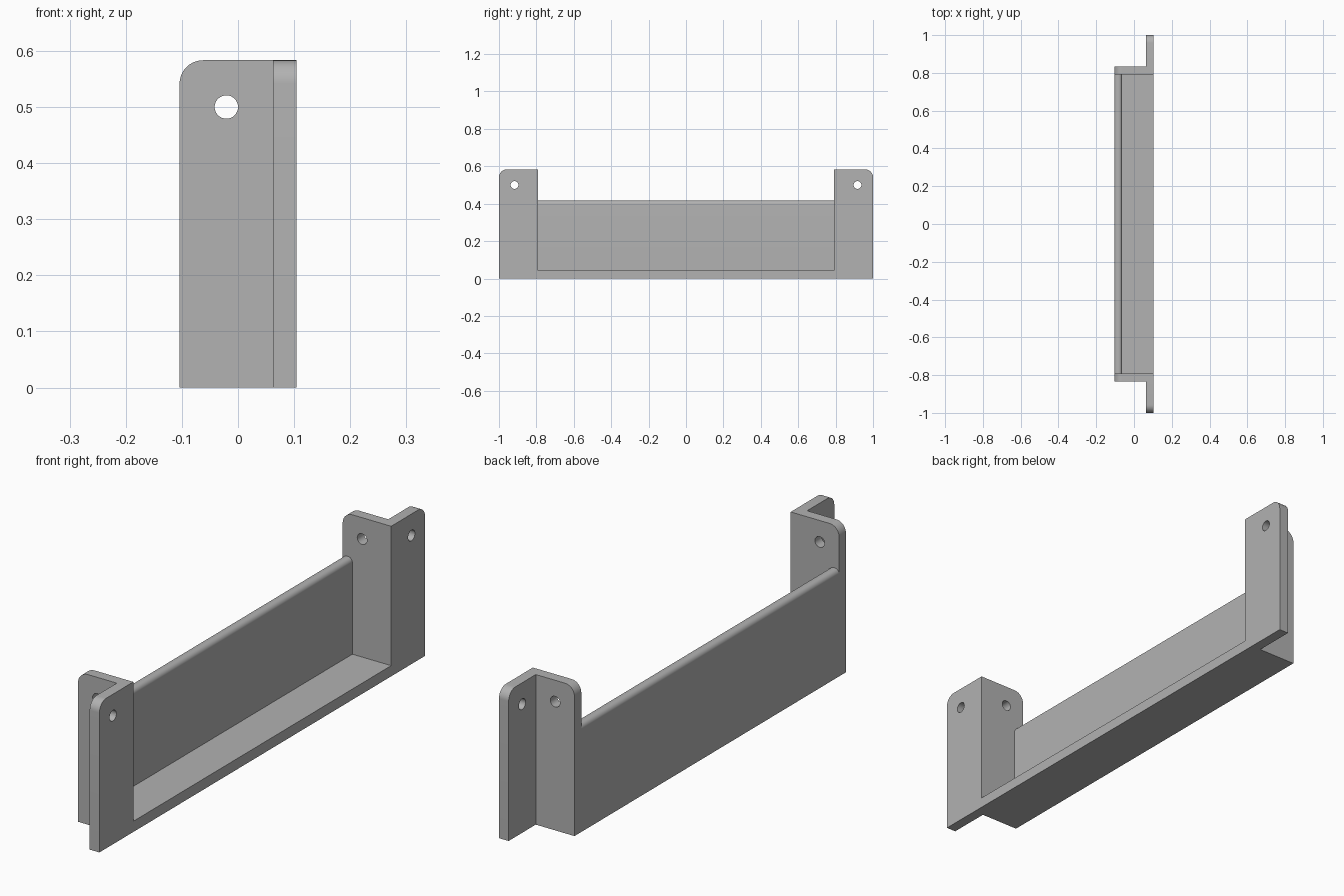
import bpy
import bmesh
from math import cos, sin, pi, radians
from mathutils import Vector

if "Cube" in bpy.data.objects:
    bpy.data.objects.remove(bpy.data.objects["Cube"], do_unlink=True)

U = 1 / 24                      # sheet thickness
X, Y = 2.5 * U, 1.0             # half depth, half length
END = 19 * U                    # inner face of the end walls
TALL, LOW = 14 * U, 10 * U      # end wall and back wall heights
HOLE_Z = 12 * U

grey = bpy.data.materials.new("plain grey")
grey.use_nodes = True
GREY = (0.445, 0.445, 0.445, 1)
grey.diffuse_color = GREY
grey.node_tree.nodes["Principled BSDF"].inputs["Base Color"].default_value = GREY


def outline(corners, steps=10):
    """Turn (a, b, radius) corners into a polygon with rounded corners."""
    points = []
    for i, (a, b, r) in enumerate(corners):
        p = Vector((a, b))
        if not r:
            points.append(p)
            continue
        back = (Vector(corners[i - 1][:2]) - p).normalized()
        ahead = (Vector(corners[(i + 1) % len(corners)][:2]) - p).normalized()
        for s in range(steps + 1):
            t = s / steps * pi / 2
            points.append(p + r * (back * (1 - sin(t)) + ahead * (1 - cos(t))))
    return points


def extrude(name, points, axis, start, end):
    """Extrude a profile along x (profile in y, z) or y (profile in x, z)."""
    bm = bmesh.new()
    place = (lambda p: (start, p.x, p.y)) if axis == "x" else (lambda p: (p.x, start, p.y))
    face = bm.faces.new([bm.verts.new(place(p)) for p in points])
    moved = bmesh.ops.extrude_face_region(bm, geom=[face])["geom"]
    shift = Vector((end - start, 0, 0) if axis == "x" else (0, end - start, 0))
    bmesh.ops.translate(bm, vec=shift, verts=[v for v in moved if isinstance(v, bmesh.types.BMVert)])
    bmesh.ops.recalc_face_normals(bm, faces=bm.faces)
    mesh = bpy.data.meshes.new(name)
    bm.to_mesh(mesh)
    bm.free()
    mesh.materials.append(grey)
    obj = bpy.data.objects.new(name, mesh)
    bpy.context.collection.objects.link(obj)
    return obj


def circle(a, b, r=U / 2, n=32):
    return [Vector((a + r * cos(2 * pi * i / n), b + r * sin(2 * pi * i / n))) for i in range(n)]


def combine(target, tool, operation):
    mod = target.modifiers.new(operation, "BOOLEAN")
    mod.operation, mod.solver, mod.object = operation, "EXACT", tool
    bpy.context.view_layer.objects.active = target
    bpy.ops.object.modifier_apply(modifier=mod.name)
    bpy.data.objects.remove(tool, do_unlink=True)


# Mounting frame: two rounded flanges joined by the floor edge
frame = [(-Y, 0, 0), (Y, 0, 0), (Y, TALL, U), (END, TALL, 0), (END, U, 0),
         (-END, U, 0), (-END, TALL, 0), (-Y, TALL, U)]
bracket = extrude("tray_bracket", outline(frame), "x", X - U, X)

# Floor and back wall share one L profile with a rounded lip
tray = [(-X, 0, 0), (X, 0, 0), (X, U, 0), (U - X, U, 0), (U - X, LOW, U * 0.45), (-X, LOW, U * 0.45)]
combine(bracket, extrude("tray", outline(tray), "y", -END - U / 2, END + U / 2), "UNION")

# End walls with a rounded upper back corner
wall = [(-X, 0, 0), (X, 0, 0), (X, TALL, 0), (-X, TALL, U)]
for side in (-1, 1):
    combine(bracket, extrude("end_wall", outline(wall), "y", side * END, side * (END + U)), "UNION")

# Screw holes through the flanges and the end walls
for side in (-1, 1):
    combine(bracket, extrude("flange_hole", circle(side * 22 * U, HOLE_Z), "x", 0, X + U), "DIFFERENCE")
    combine(bracket, extrude("wall_hole", circle(-U / 2, HOLE_Z), "y",
                             side * (END - U), side * (END + 2 * U)), "DIFFERENCE")

bpy.ops.object.select_all(action="DESELECT")
bracket.select_set(True)
bpy.context.view_layer.objects.active = bracket
bpy.ops.object.shade_smooth_by_angle(angle=radians(30))
